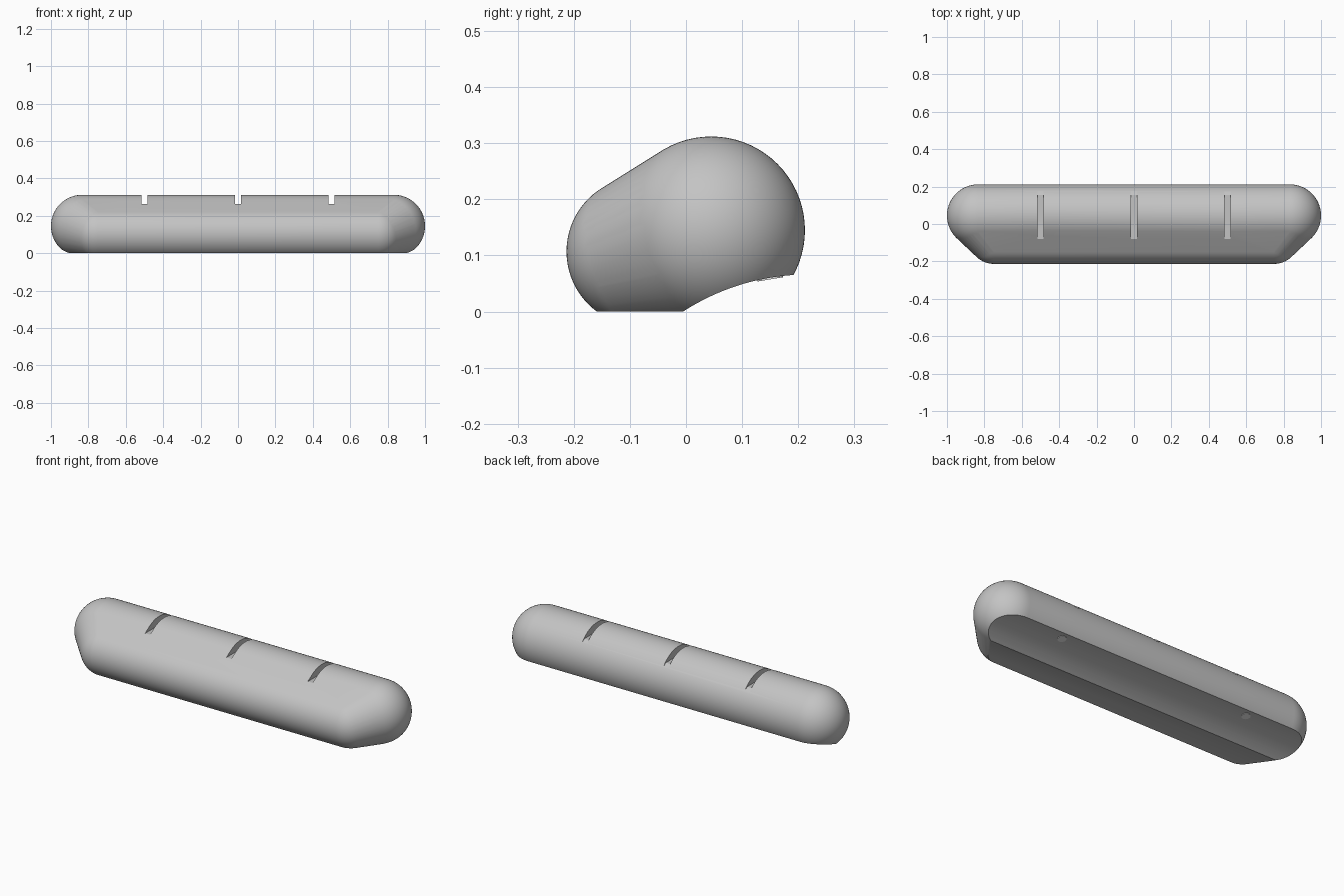
import bpy
import bmesh
import math
from mathutils import Matrix, Vector

# Clear the default cube only
cube = bpy.data.objects.get("Cube")
if cube:
    bpy.data.objects.remove(cube, do_unlink=True)


def make_material(name, value):
    mat = bpy.data.materials.new(name)
    mat.use_nodes = True
    color = (value, value, value, 1)
    mat.diffuse_color = color
    mat.node_tree.nodes["Principled BSDF"].inputs["Base Color"].default_value = color
    return mat


def add_object(name, bm, mat=None):
    mesh = bpy.data.meshes.new(name)
    bmesh.ops.recalc_face_normals(bm, faces=bm.faces)
    bm.to_mesh(mesh)
    bm.free()
    obj = bpy.data.objects.new(name, mesh)
    bpy.context.collection.objects.link(obj)
    if mat:
        mesh.materials.append(mat)
    return obj


def prism(name, profile, x, width):
    """Extrude a (y, z) profile along x, centred on the given x."""
    bm = bmesh.new()
    face = bm.faces.new([bm.verts.new((x - width / 2, y, z)) for y, z in profile])
    out = bmesh.ops.extrude_face_region(bm, geom=[face])["geom"]
    verts = [v for v in out if isinstance(v, bmesh.types.BMVert)]
    bmesh.ops.translate(bm, verts=verts, vec=(width, 0, 0))
    return add_object(name, bm)


def cut(target, cutter):
    cutter.hide_render = True
    mod = target.modifiers.new("cut", 'BOOLEAN')
    mod.operation = 'DIFFERENCE'
    mod.solver = 'EXACT'
    mod.object = cutter
    bpy.context.view_layer.objects.active = target
    bpy.ops.object.modifier_apply(modifier=mod.name)
    bpy.data.objects.remove(cutter, do_unlink=True)


grey = make_material("mid grey", 0.55)
white = make_material("pale pad", 0.9)

# Body: hull around two parallel capsules, the back one longer and fatter
bm = bmesh.new()
pole_to_x = Matrix.Rotation(math.pi / 2, 4, 'Y')
for x, y, z, r in ((0.833, 0.045, 0.145, 0.167), (0.75, -0.08, 0.107, 0.133)):
    for side in (-1, 1):
        bmesh.ops.create_uvsphere(bm, u_segments=72, v_segments=36, radius=r,
                                  matrix=Matrix.Translation((x * side, y, z)) @ pole_to_x)
hull = bmesh.ops.convex_hull(bm, input=bm.verts)
kept = {v for f in hull["geom"] if isinstance(f, bmesh.types.BMFace) for v in f.verts}
bmesh.ops.delete(bm, geom=[v for v in bm.verts if v not in kept], context='VERTS')
hull_faces = {f for f in hull["geom"] if isinstance(f, bmesh.types.BMFace) and f.is_valid}
bmesh.ops.delete(bm, geom=[f for f in bm.faces if f not in hull_faces], context='FACES')
body = add_object("rest_body", bm, grey)

# Underside: flat strip in front, shallow curved hollow behind
centre, radius = Vector((0.218, -0.344)), 0.41
start, end = math.radians(123), math.radians(84)
arc = [centre + radius * Vector((math.cos(a), math.sin(a)))
       for a in (start + (end - start) * i / 28 for i in range(29))]
arc[0].y = 0
profile = [(-0.4, -0.2), (-0.4, 0)] + [tuple(p) for p in arc] + [(0.3, -0.2)]
cut(body, prism("underside_cutter", profile, 0, 2.4))

# Three strap slots across the top
slot = [(-0.08, 0.263), (0.155, 0.263), (0.176, 0.25), (0.3, 0.25), (0.3, 0.4), (-0.08, 0.4)]
for x in (-0.5, 0, 0.5):
    cut(body, prism("slot_cutter", slot, x, 0.03))

bpy.ops.object.select_all(action='DESELECT')
body.select_set(True)
bpy.context.view_layer.objects.active = body
bpy.ops.object.shade_smooth_by_angle(angle=math.radians(30))

# Small round pads set into the curved hollow
pad_y = 0.15
pad_z = centre.y + math.sqrt(radius ** 2 - (pad_y - centre.x) ** 2)
tilt = math.atan2(centre.x - pad_y, pad_z - centre.y)
for side, name in ((1, "left_pad"), (-1, "right_pad")):
    bm = bmesh.new()
    place = Matrix.Translation((0.58 * side, pad_y, pad_z)) @ Matrix.Rotation(tilt, 4, 'X')
    bmesh.ops.create_cone(bm, cap_ends=True, segments=32, radius1=0.023, radius2=0.023,
                          depth=0.006, matrix=place)
    add_object(name, bm, white)
